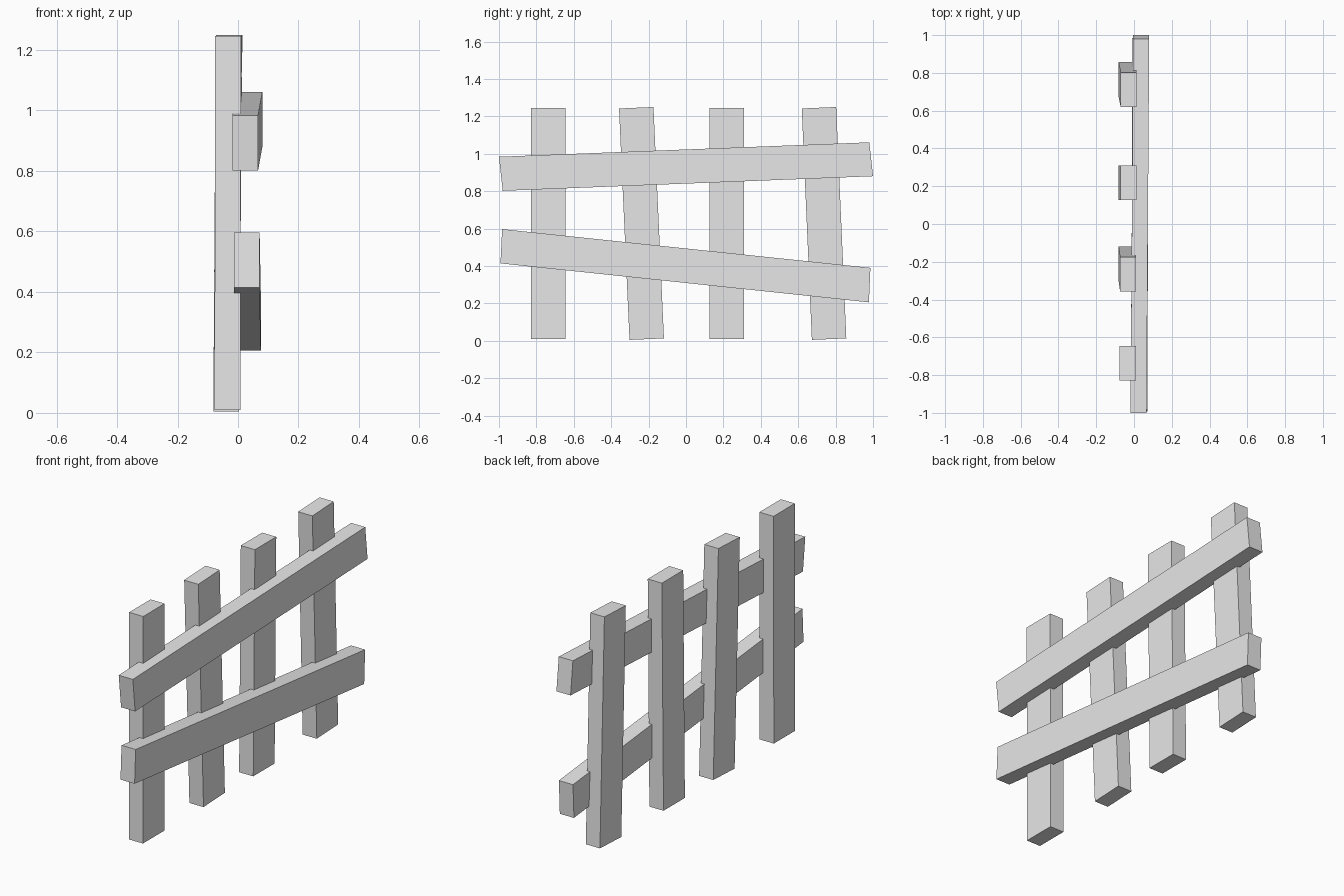
import bpy
import bmesh

cube = bpy.data.objects.get("Cube")
if cube:
    bpy.data.objects.remove(cube, do_unlink=True)

grey = bpy.data.materials.new("plain_grey")
grey.use_nodes = True
grey.diffuse_color = (0.8, 0.8, 0.8, 1)
grey.node_tree.nodes["Principled BSDF"].inputs["Base Color"].default_value = (0.8, 0.8, 0.8, 1)

DEPTH = 0.085


def plank(name, start, end):
    """Box plank between two end edges; each end is (x centre, (y, z), (y, z))."""
    bm = bmesh.new()
    rings = []
    for x, a, b in (start, end):
        lo, hi = x - DEPTH / 2, x + DEPTH / 2
        rings.append([bm.verts.new((px, *p))
                      for px, p in ((lo, a), (hi, a), (hi, b), (lo, b))])
    first, last = rings
    bm.faces.new(first)
    bm.faces.new(last)
    for i in range(4):
        j = (i + 1) % 4
        bm.faces.new((first[i], first[j], last[j], last[i]))
    bmesh.ops.recalc_face_normals(bm, faces=bm.faces)
    mesh = bpy.data.meshes.new(name)
    bm.to_mesh(mesh)
    bm.free()
    mesh.materials.append(grey)
    obj = bpy.data.objects.new(name, mesh)
    bpy.context.collection.objects.link(obj)


# Upright pickets: bottom y, top y, end tilt, bottom x, top x
WIDTH = 0.184
pickets = [
    ("picket_front", -0.737, -0.737, 0, -0.035, -0.033),
    ("picket_mid_front", -0.21, -0.266, 0.008, -0.039, -0.031),
    ("picket_mid_back", 0.218, 0.218, 0, -0.039, -0.029),
    ("picket_back", 0.765, 0.711, 0.008, -0.039, -0.028),
]
for name, y0, y1, tilt, x0, x1 in pickets:
    ends = []
    for x, y, z in ((x0, y0, 0.009), (x1, y1, 1.246)):
        ends.append((x, (y - WIDTH / 2, z - tilt / 2), (y + WIDTH / 2, z + tilt / 2)))
    plank(name, *ends)

# Slanted rails on the +x side
plank("upper_rail", (0.024, (-0.98, 0.802), (-1.0, 0.984)),
      (0.038, (1.0, 0.88), (0.98, 1.061)))
plank("lower_rail", (0.029, (-0.992, 0.414), (-0.983, 0.597)),
      (0.033, (0.978, 0.206), (0.986, 0.39)))
